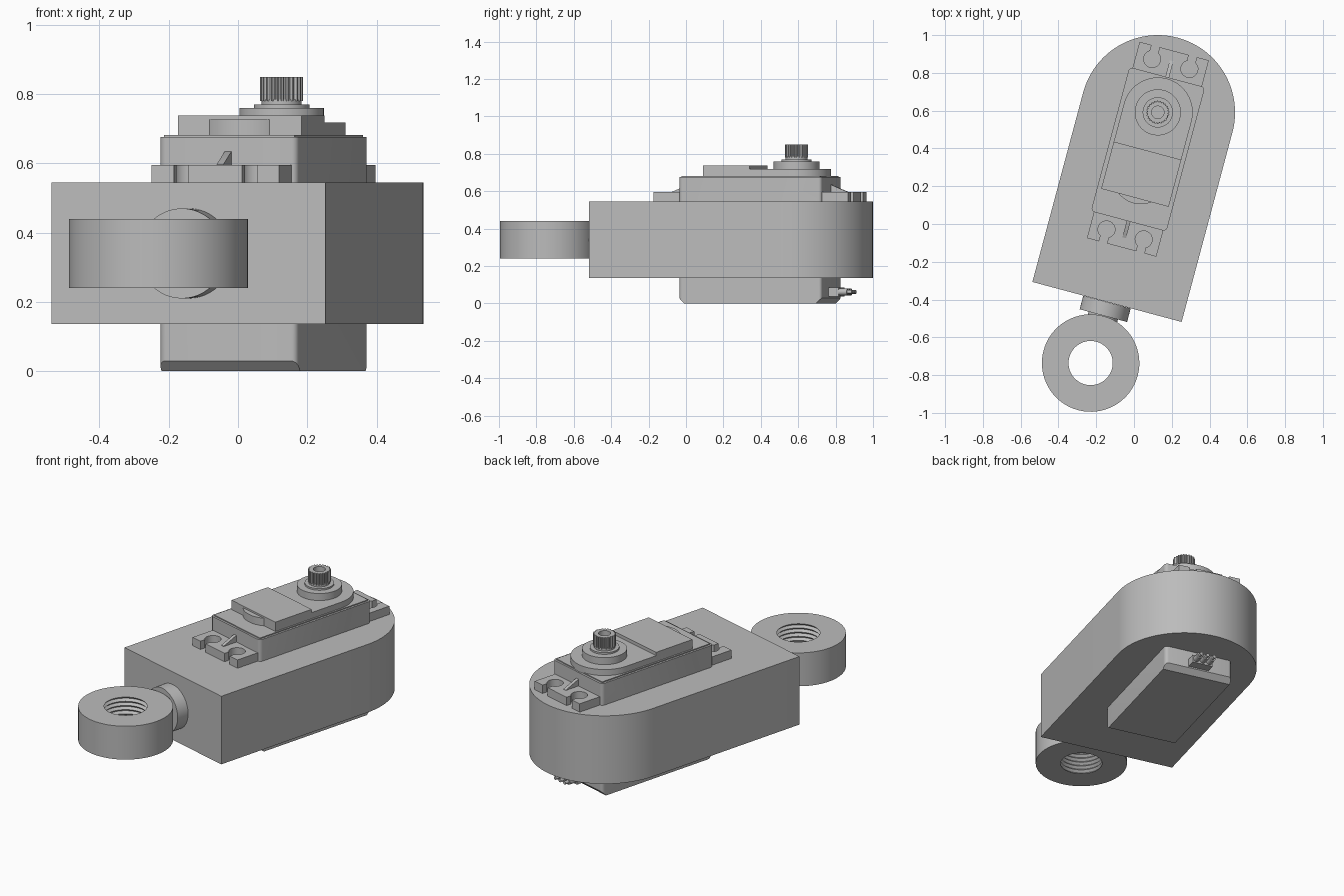
import bpy, bmesh
from math import sin, cos, pi, radians
from mathutils import Matrix, Vector

cube = bpy.data.objects.get("Cube")
if cube:
    bpy.data.objects.remove(cube, do_unlink=True)

grey = bpy.data.materials.new("plain grey")
grey.use_nodes = True
GREY = (0.5, 0.5, 0.5, 1)
grey.diffuse_color = GREY
grey.node_tree.nodes["Principled BSDF"].inputs["Base Color"].default_value = GREY

# Local frame: origin on the output shaft axis, long axis along local y
FRAME = Matrix.Translation((0.126, 0.591, 0)) @ Matrix.Rotation(radians(-15), 4, 'Z')
BACK, FRONT = 0.193, -0.597      # servo case ends


def finish(name, bm):
    bmesh.ops.recalc_face_normals(bm, faces=bm.faces[:])
    mesh = bpy.data.meshes.new(name)
    bm.to_mesh(mesh)
    bm.free()
    mesh.materials.append(grey)
    obj = bpy.data.objects.new(name, mesh)
    bpy.context.collection.objects.link(obj)
    obj.matrix_world = FRAME
    bpy.ops.object.select_all(action='DESELECT')
    obj.select_set(True)
    bpy.context.view_layer.objects.active = obj
    bpy.ops.object.shade_smooth_by_angle(angle=radians(30))
    return obj


def loft(rings, closed=False):
    """Join rings of equal point count; cap the ends unless closed."""
    bm = bmesh.new()
    loops = [[bm.verts.new(p) for p in ring] for ring in rings]
    pairs = list(zip(loops, loops[1:]))
    if closed:
        pairs.append((loops[-1], loops[0]))
    else:
        bm.faces.new(loops[0])
        bm.faces.new(loops[-1])
    for a, b in pairs:
        for i in range(len(a)):
            j = (i + 1) % len(a)
            bm.faces.new((a[i], a[j], b[j], b[i]))
    return bm


def arc(cx, cy, r, start, end, n):
    return [(cx + r * cos(radians(start + (end - start) * i / n)),
             cy + r * sin(radians(start + (end - start) * i / n))) for i in range(n + 1)]


def prism(name, outline, z0, z1):
    return finish(name, loft([[(x, y, z) for x, y in outline] for z in (z0, z1)]))


def lathe(name, profile, y=0, closed=False, n=64):
    return finish(name, loft([[(r * cos(2 * pi * i / n), y + r * sin(2 * pi * i / n), z)
                               for i in range(n)] for r, z in profile], closed))


def rod(name, x, z, r, y0, y1, n=48):
    return finish(name, loft([[(x + r * cos(2 * pi * i / n), y, z + r * sin(2 * pi * i / n))
                               for i in range(n)] for y in (y0, y1)]))


def box(name, w, y0, y1, z0, z1):
    return prism(name, [(-w, y0), (w, y0), (w, y1), (-w, y1)], z0, z1)


# Housing with a rounded rear end
R = 0.409
prism("housing", [(-R, -1.039), (R, -1.039)] + arc(0, 0, R, 0, 180, 48), 0.137, 0.545)

# Neck and threaded eye
rod("neck", 0, 0.34, 0.13, -1.04, -1.114)
rod("neck_stud", 0, 0.34, 0.08, -1.1, -1.2)
eye = [(0.117, 0.24), (0.258, 0.24), (0.258, 0.44), (0.117, 0.44)]
PITCH, TURNS = 0.025, 8
for k in range(TURNS):
    top = 0.44 - k * PITCH
    eye.append((0.13, top - PITCH / 2))
    if k < TURNS - 1:
        eye.append((0.117, top - PITCH))
lathe("threaded_eye", eye, y=-1.374, closed=True)

# Servo case: side profile with chamfered lower ends, rounded upright edges
W, C = 0.207, 0.03
side = [(FRONT + C, 0), (BACK - C, 0), (BACK, C), (BACK, 0.676), (FRONT, 0.676), (FRONT, C)]
case = loft([[(x, y, z) for y, z in side] for x in (-W, W)])
upright = [e for e in case.edges
           if abs((e.verts[0].co - e.verts[1].co).normalized().z) > 0.99]
bmesh.ops.bevel(case, geom=upright, offset=0.02, segments=4, profile=0.5, affect='EDGES')
finish("servo_case", case)
box("case_lid", W - 0.012, FRONT + 0.012, BACK - 0.012, 0.67, 0.682)

# Mounting tabs with keyhole slots, and their gussets
D = 0.143


def keyhole(cx):
    return [(cx + 0.022, D)] + arc(cx, 0.072, 0.045, 61, -241, 24) + [(cx - 0.022, D)]


tab = [(0.19, -0.03), (0.19, D)] + keyhole(0.102) + keyhole(-0.102) + [(-0.19, D), (-0.19, -0.03)]
for label, end, s in (("rear", BACK, 1), ("front", FRONT, -1)):
    prism(label + "_mounting_tab", [(s * x, end + s * y) for x, y in tab], 0.54, 0.595)
    wedge = [(-0.02, 0.59), (0.09, 0.59), (0.09, 0.597), (0, 0.635), (-0.02, 0.635)]
    finish(label + "_gusset", loft([[(x, end + s * y, z) for y, z in wedge]
                                    for x in (-0.01, 0.01)]))

# Raised gearbox cover
G = 0.185
prism("gearbox_cover", [(-G, -0.3), (G, -0.3)] + arc(0, 0, G, 0, 180, 40), 0.675, 0.718)
box("motor_cover", G, -0.468, -0.21, 0.675, 0.738)
prism("motor_bulge", arc(0, -0.348, 0.15, 180, 360, 32), 0.675, 0.727)

# Output boss and splined shaft with a screw hole
lathe("output_boss", [(0.122, 0.71), (0.122, 0.76), (0.08, 0.76), (0.08, 0.77),
                      (0.058, 0.77), (0.058, 0.785)])
TEETH = 24


def shaft_ring(tip, root, z):
    ring = []
    for i in range(TEETH * 4):
        r = tip if i % 4 < 2 else root
        a = 2 * pi * i / (TEETH * 4)
        ring.append((r * cos(a), r * sin(a), z))
    return ring


finish("splined_shaft", loft([shaft_ring(0.062, 0.055, 0.78), shaft_ring(0.062, 0.055, 0.85),
                              shaft_ring(0.033, 0.033, 0.85), shaft_ring(0.033, 0.033, 0.8)]))

# Cable exit and three wires
box("cable_exit", 0.062, BACK - 0.03, BACK + 0.055, 0.038, 0.085)
for i, label in enumerate(("right", "middle", "left")):
    x = (i - 1) * 0.04
    rod(label + "_wire", x, 0.062, 0.018, BACK, BACK + 0.1, 20)
    rod(label + "_wire_core", x, 0.062, 0.01, BACK, BACK + 0.125, 16)
